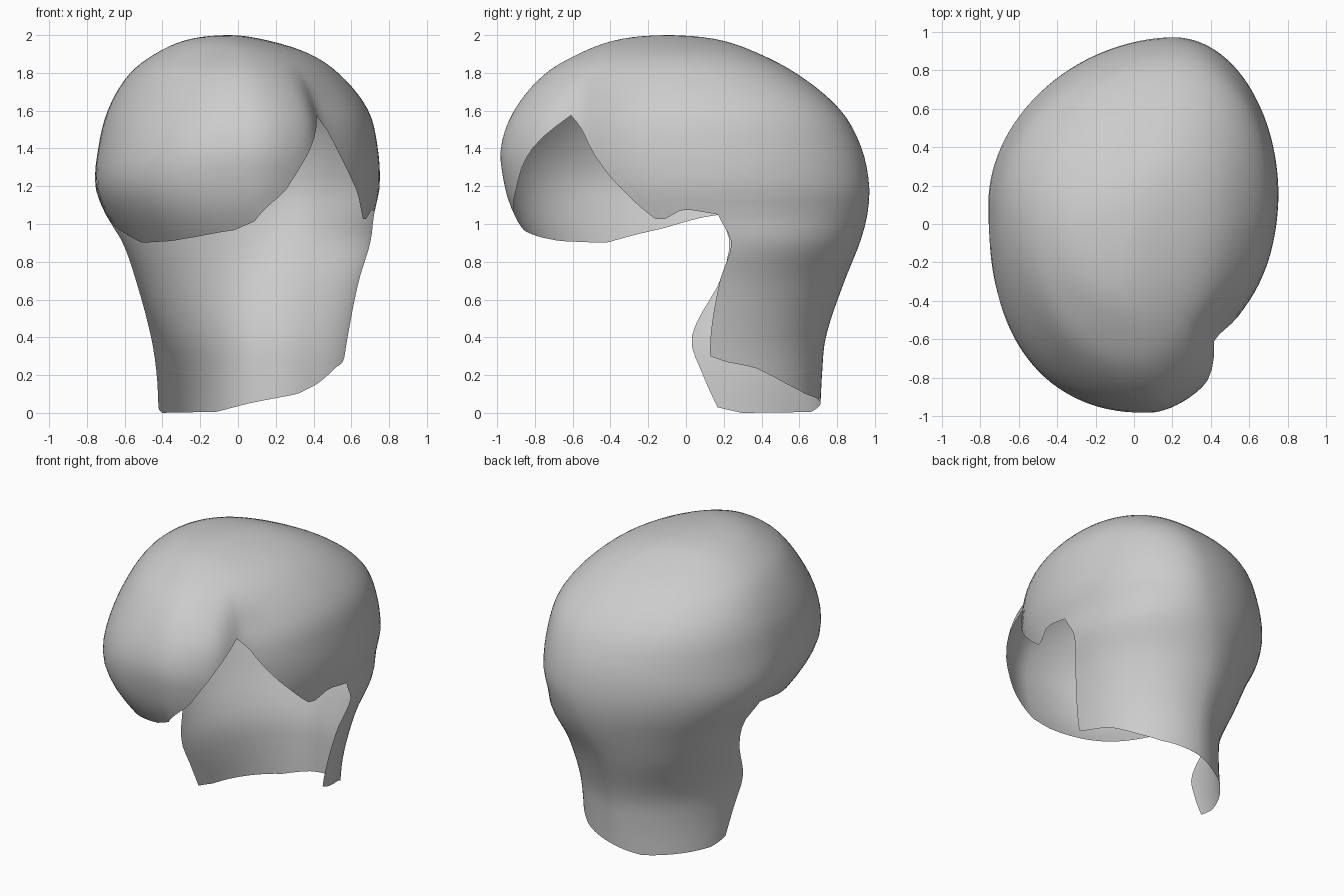
import bpy, bmesh, math

if "Cube" in bpy.data.objects:
    bpy.data.objects.remove(bpy.data.objects["Cube"])

# Horizontal sections: z, left x, right x, front y, back y, left-side y, right-side y
SECTIONS = [
    (2.00, -.05, -.05, -.10, -.10, -.10, -.10),
    (1.98, -.25, .12, -.34, .15, -.10, -.05),
    (1.90, -.44, .38, -.57, .39, -.05, .00),
    (1.80, -.57, .53, -.74, .58, .00, .05),
    (1.60, -.69, .69, -.91, .82, .05, .10),
    (1.40, -.74, .74, -.98, .93, .08, .13),
    (1.20, -.755, .75, -.96, .97, .12, .15),
    (1.05, -.70, .72, -.91, .96, .18, .17),
    (0.90, -.61, .70, -.82, .92, .23, .24),
    (0.70, -.54, .64, -.70, .84, .18, .18),
    (0.40, -.46, .58, -.60, .74, .03, .13),
    (0.20, -.43, .55, -.60, .72, .09, .14),
    (0.00, -.42, .53, -.60, .71, .18, .20),
]
KNOTS = [math.sqrt(2 - s[0]) for s in SECTIONS]

# Lower edges as (angle, z): angle 0 right, 90 back, 180 left, 270 front
CAP_HEM = [(0, 1.05), (180, 1.05), (184, 1.03), (193, .98), (214, .90), (235, .91),
           (247, .93), (265, .97), (273, 1.04), (287, 1.17), (299, 1.38), (309, 1.575),
           (315, 1.49), (322, 1.34), (327, 1.24), (340, 1.01), (349, 1.08), (360, 1.05)]
NECK_HEM = [(0, .30), (8, .27), (23, .24), (43, .15), (58, .10), (78, .07), (96, .04),
            (114, .005), (165, 0), (180, .03)]


def lerp_table(table, a):
    for (a0, z0), (a1, z1) in zip(table, table[1:]):
        if a <= a1:
            return z0 + (z1 - z0) * (a - a0) / (a1 - a0)
    return table[-1][1]


def ramp(z, z0, v0, z1, v1):
    """Eased blend from v0 at height z0 to v1 at height z1."""
    t = min(1, max(0, (z - z0) / (z1 - z0)))
    return v0 + (v1 - v0) * t * t * (3 - 2 * t)


def section(z):
    """Smoothly interpolated section values at height z."""
    d = math.sqrt(max(0, 2 - z))
    n = len(KNOTS)
    i = max(k for k in range(n - 1) if KNOTS[k] <= d + 1e-9)
    h = KNOTS[i + 1] - KNOTS[i]
    t = (d - KNOTS[i]) / h

    def slope(k, c):
        a, b = max(k - 1, 0), min(k + 1, n - 1)
        return (SECTIONS[b][c] - SECTIONS[a][c]) / (KNOTS[b] - KNOTS[a])

    return [(2*t**3 - 3*t**2 + 1) * SECTIONS[i][c] + (t**3 - 2*t**2 + t) * h * slope(i, c)
            + (3*t**2 - 2*t**3) * SECTIONS[i + 1][c] + (t**3 - t**2) * h * slope(i + 1, c)
            for c in range(1, 7)]


def point(angle, z):
    xl, xr, yf, yb, yl, yr = section(z)
    c, s = math.cos(math.radians(angle)), math.sin(math.radians(angle))
    back, right = s >= 0, c >= 0
    xm = xl + (ramp(z, .6, .5, 1.2, .64) if back else .55) * (xr - xl)
    ym = yr if right else yl
    # Fullness of each quarter of the section
    if back:
        power = ramp(z, 1.3, 1, 1.8, .88)
        if not right:
            power *= ramp(z, .8, 1.12, 1.4, 1.03)
    elif right:
        power = ramp(z, 1.5, 1.1, 1.85, 1.15)
    else:
        power = ramp(z, 1.2, .82, 1.75, 1.0)
    # Crease at the parting, steep on the fringe side, fading towards the crown
    fade = ramp(z, 1.6, 1, 1.88, 0)
    width = 7 if angle < 312 else 20
    k = 1 - .10 * fade * math.exp(-((angle - 312) / width) ** 2)
    x = xm + ((xr if right else xl) - xm) * abs(c) ** power * k
    y = ym + ((yb if back else yf) - ym) * abs(s) ** power * k
    return x, y, z


STEP, CAP_ROWS, NECK_ROWS = 3, 28, 16
angles = list(range(0, 360, STEP))
bm = bmesh.new()
crown = bm.verts.new((-.05, -.10, 2))
columns = []
for a in angles:
    hem = lerp_table(CAP_HEM, a)
    depth = math.sqrt(2 - hem)
    zs = [2 - (depth * i / CAP_ROWS) ** 2 for i in range(1, CAP_ROWS + 1)]
    if a <= 180:  # nape hair continues below the cap
        low = lerp_table(NECK_HEM, a)
        zs += [hem + (low - hem) * i / NECK_ROWS for i in range(1, NECK_ROWS + 1)]
    columns.append([bm.verts.new(point(a, z)) for z in zs])

# Skin neighbouring columns, leaving the face and underside open
for j, left in enumerate(columns):
    right = columns[(j + 1) % len(columns)]
    bm.faces.new((crown, left[0], right[0]))
    for i in range(min(len(left), len(right)) - 1):
        bm.faces.new((left[i], left[i + 1], right[i + 1], right[i]))

mesh = bpy.data.meshes.new("hair_shell")
bm.to_mesh(mesh)
bm.free()
mesh.shade_smooth()
grey = bpy.data.materials.new("plain grey")
grey.diffuse_color = (.6, .6, .6, 1)
grey.use_nodes = True
grey.node_tree.nodes["Principled BSDF"].inputs["Base Color"].default_value = grey.diffuse_color
mesh.materials.append(grey)
hair = bpy.data.objects.new("hair_shell", mesh)
bpy.context.collection.objects.link(hair)
